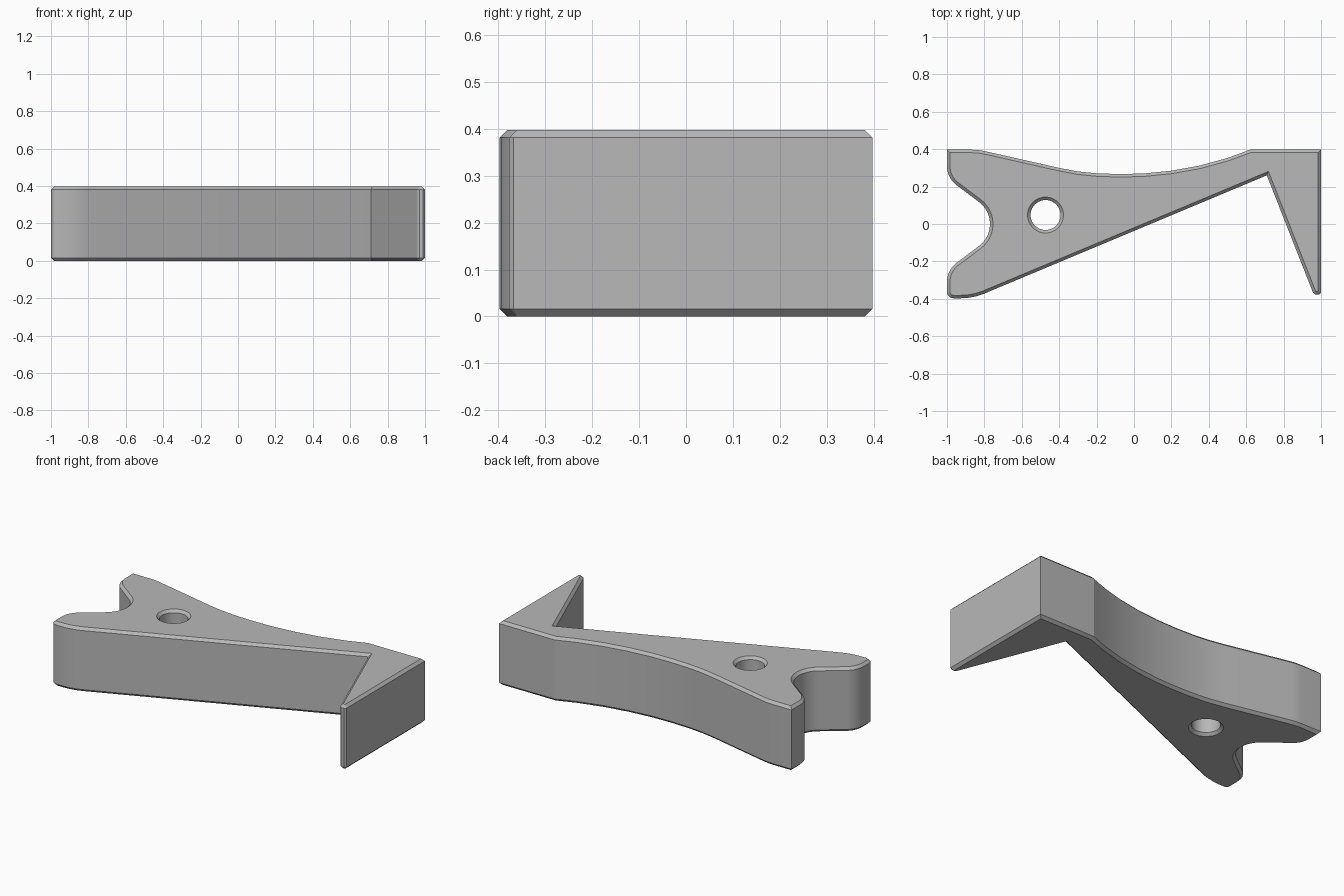
import bpy, bmesh, math
from mathutils import Vector

cube = bpy.data.objects.get("Cube")
if cube:
    bpy.data.objects.remove(cube, do_unlink=True)

HEIGHT, CHAMFER = 0.397, 0.016


def fillet(corners, step=math.radians(7)):
    """Turn (x, y, radius) corners into a polygon with rounded corners."""
    out = []
    for i, (x, y, r) in enumerate(corners):
        p = Vector((x, y))
        if r == 0:
            out.append(p)
            continue
        a = (Vector(corners[i - 1][:2]) - p).normalized()
        b = (Vector(corners[(i + 1) % len(corners)][:2]) - p).normalized()
        half = a.angle(b) / 2
        centre = p + (a + b).normalized() * r / math.sin(half)
        start = p + a * r / math.tan(half) - centre
        end = p + b * r / math.tan(half) - centre
        turn = math.pi - 2 * half
        n = max(2, round(turn / step))
        for k in range(n + 1):
            t = k / n
            out.append(centre + (start * math.sin((1 - t) * turn)
                                 + end * math.sin(t * turn)) / math.sin(turn))
    return out


def inset(loop, d):
    """Mitred offset of a loop towards its left side."""
    out = []
    for i, p in enumerate(loop):
        a = (p - loop[i - 1]).normalized()
        b = (loop[(i + 1) % len(loop)] - p).normalized()
        na, nb = Vector((-a.y, a.x)), Vector((-b.y, b.x))
        out.append(p + (na + nb) * d / (1 + na.dot(nb)))
    return out


# Outline, clockwise from the back right corner: x, y, corner radius
outline = [
    (-1, 0.397, 0), (-0.83, 0.397, 0.3),
    # shallow hollow along the back
    (-0.40, 0.300, 0), (-0.30, 0.281, 0), (-0.20, 0.271, 0), (-0.08, 0.267, 0),
    (0.05, 0.270, 0), (0.20, 0.285, 0), (0.35, 0.312, 0), (0.50, 0.353, 0),
    (0.62, 0.397, 0), (1, 0.397, 0),
    # pointed prong
    (1, -0.367, 0), (0.99, -0.377, 0), (0.97, -0.377, 0), (0.957, -0.367, 0),
    (0.71, 0.26, 0),
    # foot and forked end
    (-0.86, -0.397, 0.32), (-1, -0.397, 0.035), (-1, -0.246, 0.13),
    (-0.672, 0, 0.147), (-1, 0.246, 0.13),
]
body_loop = fillet(outline)[::-1]

# Round through hole, wound the other way
SIDES = 40
hole_loop = [Vector((-0.473 + 0.08 * math.cos(a), 0.048 - 0.08 * math.sin(a)))
             for a in (2 * math.pi * k / SIDES for k in range(SIDES))]

# Chamfered walls of both loops, then the top and bottom caps
bm = bmesh.new()
caps = {0: [], 3: []}
for loop in (body_loop, hole_loop):
    small = inset(loop, CHAMFER)
    levels = [(small, 0), (loop, CHAMFER), (loop, HEIGHT - CHAMFER), (small, HEIGHT)]
    rings = [[bm.verts.new((p.x, p.y, z)) for p in pts] for pts, z in levels]
    for low, high in zip(rings, rings[1:]):
        for i in range(len(loop)):
            bm.faces.new((low[i - 1], low[i], high[i], high[i - 1]))
    for level in caps:
        ring = rings[level]
        caps[level] += [bm.edges.get((ring[i - 1], ring[i])) for i in range(len(ring))]
for edges in caps.values():
    bmesh.ops.triangle_fill(bm, use_beauty=True, use_dissolve=False, edges=edges)
bmesh.ops.recalc_face_normals(bm, faces=bm.faces[:])

mesh = bpy.data.meshes.new("forked_bracket")
bm.to_mesh(mesh)
bm.free()
bracket = bpy.data.objects.new("forked_bracket", mesh)
bpy.context.collection.objects.link(bracket)

# Plain grey
grey = bpy.data.materials.new("plain_grey")
grey.use_nodes = True
colour = (0.48, 0.48, 0.48, 1)
grey.diffuse_color = colour
grey.node_tree.nodes["Principled BSDF"].inputs["Base Color"].default_value = colour
mesh.materials.append(grey)

bpy.ops.object.select_all(action='DESELECT')
bracket.select_set(True)
bpy.context.view_layer.objects.active = bracket
bpy.ops.object.shade_smooth_by_angle(angle=math.radians(20))
